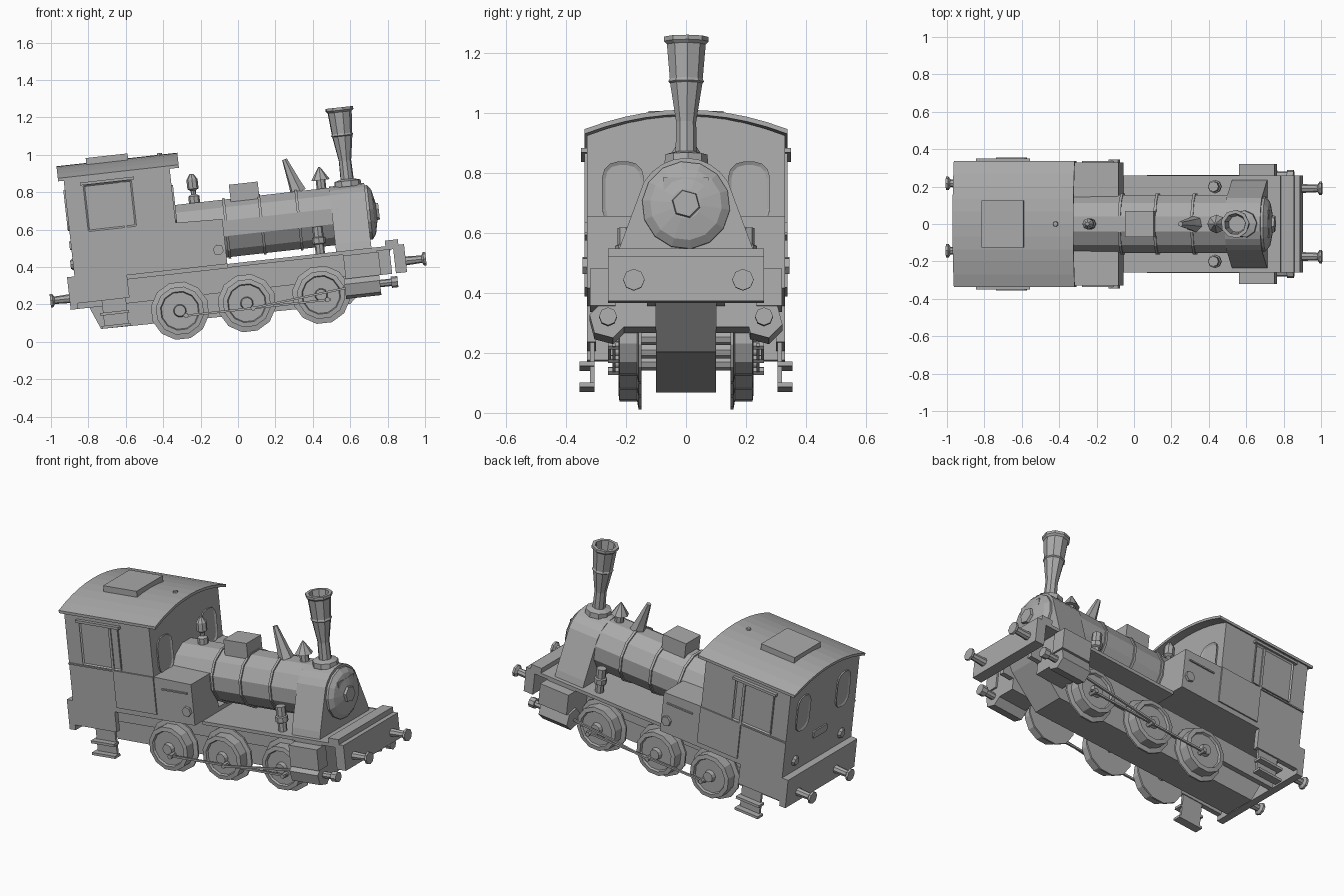
import bpy, bmesh, math
from mathutils import Matrix, Vector

default_cube = bpy.data.objects.get("Cube")
if default_cube:
    bpy.data.objects.remove(default_cube, do_unlink=True)

LIGHT = .4
grey = bpy.data.materials.new("plain_grey")
grey.use_nodes = True
grey.diffuse_color = (LIGHT, LIGHT, LIGHT, 1)
grey.node_tree.nodes["Principled BSDF"].inputs["Base Color"].default_value = grey.diffuse_color

# Shared levels and widths of the level engine, which is pitched nose up as each part is finished
PITCH = Matrix.Rotation(math.radians(-6.4), 4, 'Y')
DECK, BEAM_BOTTOM, AXLE, BUFFER, BOILER = .42, .27, .2, .33, .61
CAB_HALF, DECK_HALF, FRAME_HALF, BOILER_RADIUS = .33, .26, .1, .16
CAB_BACK, CAB_FRONT, TANK_FRONT, NOSE = -.83, -.26, -.01, .94
EAVE, WAIST, ARCH_RISE, THIN = .96, .67, .065, .008
ALONG, ACROSS, UP = Vector((1, 0, 0)), Vector((0, 1, 0)), Vector((0, 0, 1))


def finish(name, bm):
    bmesh.ops.recalc_face_normals(bm, faces=bm.faces)
    bm.transform(PITCH)
    mesh = bpy.data.meshes.new(name)
    bm.to_mesh(mesh)
    bm.free()
    mesh.materials.append(grey)
    bpy.context.collection.objects.link(bpy.data.objects.new(name, mesh))


def prism(name, outline, axis, start, end, rim=0):
    """Extrude an outline along an axis; a rim sinks a panel into the end face."""
    bm = bmesh.new()
    other = ACROSS if axis is ALONG else ALONG
    ends = [[bm.verts.new(other * p + UP * q + axis * t) for p, q in outline] for t in (start, end)]
    bm.faces.new(ends[0])
    cap = bm.faces.new(ends[1])
    for i in range(len(outline)):
        bm.faces.new((ends[0][i - 1], ends[0][i], ends[1][i], ends[1][i - 1]))
    bmesh.ops.recalc_face_normals(bm, faces=bm.faces)
    if rim:
        bmesh.ops.inset_region(bm, faces=[cap], thickness=rim, depth=-THIN * .8)
    finish(name, bm)


def box(name, x, y, z):
    """Box between a pair of limits on each axis."""
    outline = [(x[0], z[0]), (x[1], z[0]), (x[1], z[1]), (x[0], z[1])]
    prism(name, outline, ACROSS, *y)


def lathe(name, profile, origin, axis=UP, sides=8):
    """Turn (radius, distance) pairs about an axis and cap both ends."""
    bm = bmesh.new()
    axis = axis.normalized()
    out = axis.orthogonal().normalized()
    rings = []
    for radius, distance in profile:
        centre = Vector(origin) + axis * distance
        spokes = [Matrix.Rotation(math.tau * i / sides, 3, axis) @ out for i in range(sides)]
        rings.append([bm.verts.new(centre + spoke * radius) for spoke in spokes])
    for low, high in zip(rings, rings[1:]):
        for i in range(sides):
            bm.faces.new((low[i - 1], low[i], high[i], high[i - 1]))
    bm.faces.new(rings[0])
    bm.faces.new(rings[-1])
    finish(name, bm)


def rod(name, radius, length, origin, axis=UP, sides=8, taper=1):
    lathe(name, [(radius, 0), (radius * taper, length)], origin, axis, sides)


def arc(radius, centre, start, stop, steps):
    """Points on a circle between two fractions of a turn."""
    turns = [math.tau * (start + (stop - start) * i / steps) for i in range(steps + 1)]
    return [(centre[0] + radius * math.cos(t), centre[1] + radius * math.sin(t)) for t in turns]


def rounded(centre, width, height, radius):
    """Outline of a rectangle with round corners."""
    points = []
    for corner, (a, b) in enumerate(((1, 1), (-1, 1), (-1, -1), (1, -1))):
        middle = (centre[0] + a * (width / 2 - radius), centre[1] + b * (height / 2 - radius))
        points += arc(radius, middle, corner / 4, (corner + 1) / 4, 3)
    return points


def roof_line(half, eave, steps=10):
    """Shallow arch from the left side to the right side."""
    across = [1 - 2 * i / steps for i in range(steps + 1)]
    return [(half * t, eave + ARCH_RISE * (1 - t * t)) for t in across]


# Chassis, running plates and beams
frame_outline = [(-.72, .15), (.62, .135), (.8, .3), (.88, DECK), (CAB_BACK, DECK)]
prism("main_frame", frame_outline, ACROSS, -FRAME_HALF, FRAME_HALF)
full_deck, full_cab = (-DECK_HALF, DECK_HALF), (-CAB_HALF, CAB_HALF)
box("running_plate", (TANK_FRONT, NOSE), full_deck, (DECK - .02, DECK))
box("cab_floor_plate", (CAB_BACK - .04, TANK_FRONT), full_cab, (DECK, DECK + .025))
box("front_beam", (NOSE - .06, NOSE), full_deck, (BEAM_BOTTOM, DECK))
box("front_deck_edge", (NOSE - .1, NOSE - .03), full_deck, (DECK, DECK + .03))
box("rear_beam", (CAB_BACK - .04, CAB_BACK), full_cab, (BEAM_BOTTOM, DECK))

# Cab body, roof and rear plate
prism("cab_body", [(-CAB_HALF, DECK), (CAB_HALF, DECK)] + roof_line(CAB_HALF, EAVE), ALONG, CAB_BACK, CAB_FRONT)
roof_outline = roof_line(CAB_HALF + THIN, EAVE + THIN * 2) + roof_line(CAB_HALF + THIN, EAVE)[::-1]
prism("cab_roof", roof_outline, ALONG, CAB_BACK - .03, CAB_FRONT + .05)
box("roof_hatch", (-.7, -.475), (-.125, .125), (EAVE + ARCH_RISE, EAVE + .107))
rod("roof_knob", .018, .025, (CAB_FRONT - .045, 0, EAVE + ARCH_RISE), taper=.7)
prism("rear_plate", rounded((0, BOILER), .13, .045, THIN), ALONG, CAB_BACK, CAB_BACK - THIN)

buffer_profile = [(.024, 0), (.02, .085), (.036, .095), (.036, .108)]
valve_profile = [(.025, 0), (.025, .05), (.036, .055), (.036, .085), (.028, .09), (.028, .145)]
wheel_profile = [(.157, .148), (.157, .158), (.13, .163), (.13, .222), (.105, .225), (.1, .212), (.035, .212), (.03, .235)]

for side in (1, -1):
    outward = ACROSS * side
    wall = side * CAB_HALF
    skin = (wall, wall + side * THIN)

    # Cab windows, doors and lamps
    prism("front_window", rounded((side * .21, .765), .14, .215, .055), ALONG, CAB_FRONT, CAB_FRONT + THIN, rim=.012)
    prism("rear_window", rounded((side * .19, .8), .125, .22, .055), ALONG, CAB_BACK, CAB_BACK - THIN, rim=.012)
    rod("rear_lamp", .032, .014, (CAB_BACK, side * .22, .51), -ALONG, taper=.7)
    prism("side_window", rounded((-.6, .8), .26, .25, THIN), ACROSS, *skin, rim=THIN)
    box("window_post", (-.535, -.52), skin, (WAIST, .92))
    box("window_ledge", (-.745, -.455), (wall, wall + side * .02), (.925, .94))
    box("waist_strip", (CAB_BACK, CAB_FRONT), skin, (WAIST - THIN, WAIST))
    box("lower_door", (-.53, CAB_FRONT), skin, (DECK + .03, WAIST - THIN))

    # Side tanks
    tank_outline = [(CAB_FRONT, DECK), (TANK_FRONT, DECK), (TANK_FRONT, WAIST - THIN), (CAB_FRONT, WAIST)]
    prism("side_tank", tank_outline, ACROSS, side * FRAME_HALF, wall)
    box("tank_strip", (-.21, -.04), skin, (BOILER - THIN, BOILER))
    rod("tank_cap", .03, .016, (TANK_FRONT - .04, wall, .5), outward, sides=6)

    # Frame sides, rear valance and steps
    box("side_frame", (CAB_BACK, NOSE - .08), (side * FRAME_HALF, side * .13), (BEAM_BOTTOM, DECK - .02))
    box("rear_valance", (CAB_BACK, -.55), (wall - side * .03, wall), (.3, DECK))
    box("step_hanger", (-.7, -.57), (wall - side * .025, wall - side * .01), (.15, BUFFER))
    for level in (.15, .22):
        box("step_tread", (-.715, -.56), (wall - side * .025, wall + side * .025), (level, level + .015))

    # Wheels, axles and rods
    for x in (-.29, .07, .47):
        lathe("wheel", wheel_profile, (x, 0, AXLE), outward, sides=12)
        rod("axle", .025, .15, (x, 0, AXLE), outward)
        rod("crank_pin", .014, .05, (x + .03, side * .21, AXLE - .03), outward, sides=6)
    rod("coupling_rod", THIN, .8, (-.28, side * .24, AXLE - .03), ALONG, sides=4)
    rod("connecting_rod", THIN, .53, (.09, side * .255, AXLE - .03), Vector((1, 0, .1)), sides=4)

    # Cylinders and valve chests
    rod("cylinder", .064, .19, (.6, side * DECK_HALF, BUFFER - .105), ALONG, sides=6)
    box("valve_chest", (.61, .8), (side * .235, side * .32), (BEAM_BOTTOM, DECK - .025))
    box("cylinder_bracket", (.61, .79), (side * FRAME_HALF, side * DECK_HALF), (AXLE, DECK - .02))
    rod("piston_guide", .02, .07, (.785, side * DECK_HALF, BUFFER - .105), ALONG)
    rod("piston_end", .03, .035, (.85, side * DECK_HALF, BUFFER - .105), ALONG)

    # Buffers and feed valves
    lathe("front_buffer", buffer_profile, (NOSE, side * .182 + THIN, BUFFER), ALONG)
    lathe("rear_buffer", buffer_profile, (CAB_BACK - .035, side * .18 + .037, BUFFER), -ALONG)
    lathe("feed_valve", valve_profile, (.49, side * AXLE, DECK))

# Boiler and bands
rod("boiler", BOILER_RADIUS, .87, (CAB_FRONT, 0, BOILER), ALONG, sides=12)
for x in (0, .19, .39):
    rod("boiler_band", BOILER_RADIUS + THIN, .014, (x, 0, BOILER), ALONG, sides=12)

# Smokebox with flared skirts, door, hub and plate
skirt = [(.235, DECK), (.225, DECK + .04), (.14, WAIST + .02)]
crown = arc(BOILER_RADIUS, (0, BOILER), .125, .375, 6)
smokebox_outline = skirt + crown + [(-y, z) for y, z in reversed(skirt)]
prism("smokebox", smokebox_outline, ALONG, .575, .765)
lathe("smokebox_door", [(.147, 0), (.147, .015), (.12, .035), (.05, .05)], (.763, 0, BOILER), ALONG, sides=14)
rod("door_hub", .05, .022, (.805, 0, BOILER), ALONG, sides=6, taper=.9)
box("door_plate", (.785, .805), (-.075, .075), (WAIST - .01, WAIST + .03))

# Chimney, hollow at the top
crest = BOILER + BOILER_RADIUS - .01
chimney_profile = [(.074, 0), (.072, .03), (.036, .04), (.034, .14), (.055, .27), (.061, .275),
                   (.056, .285), (.066, .4), (.076, .41), (.076, .425), (.057, .425), (.045, .33)]
lathe("chimney", chimney_profile, (.676, 0, crest), sides=9)

# Fittings along the top of the boiler
whistle_profile = [(.03, 0), (.03, .04), (.014, .05), (.014, .07), (.03, .08), (.03, .13), (.01, .16)]
lathe("whistle", whistle_profile, (-.148, 0, crest))
box("sand_box", (.045, .2), (-.07, .07), (crest - .02, crest + .08))
lathe("leaning_funnel", [(.045, 0), (.035, .05), (.014, .19)], (.41, 0, crest), Vector((-.3, 0, 1)), sides=6)
rod("safety_valve_stem", .026, .06, (.535, 0, crest))
rod("safety_valve_cap", .05, .07, (.535, 0, crest + .05), taper=.1)
